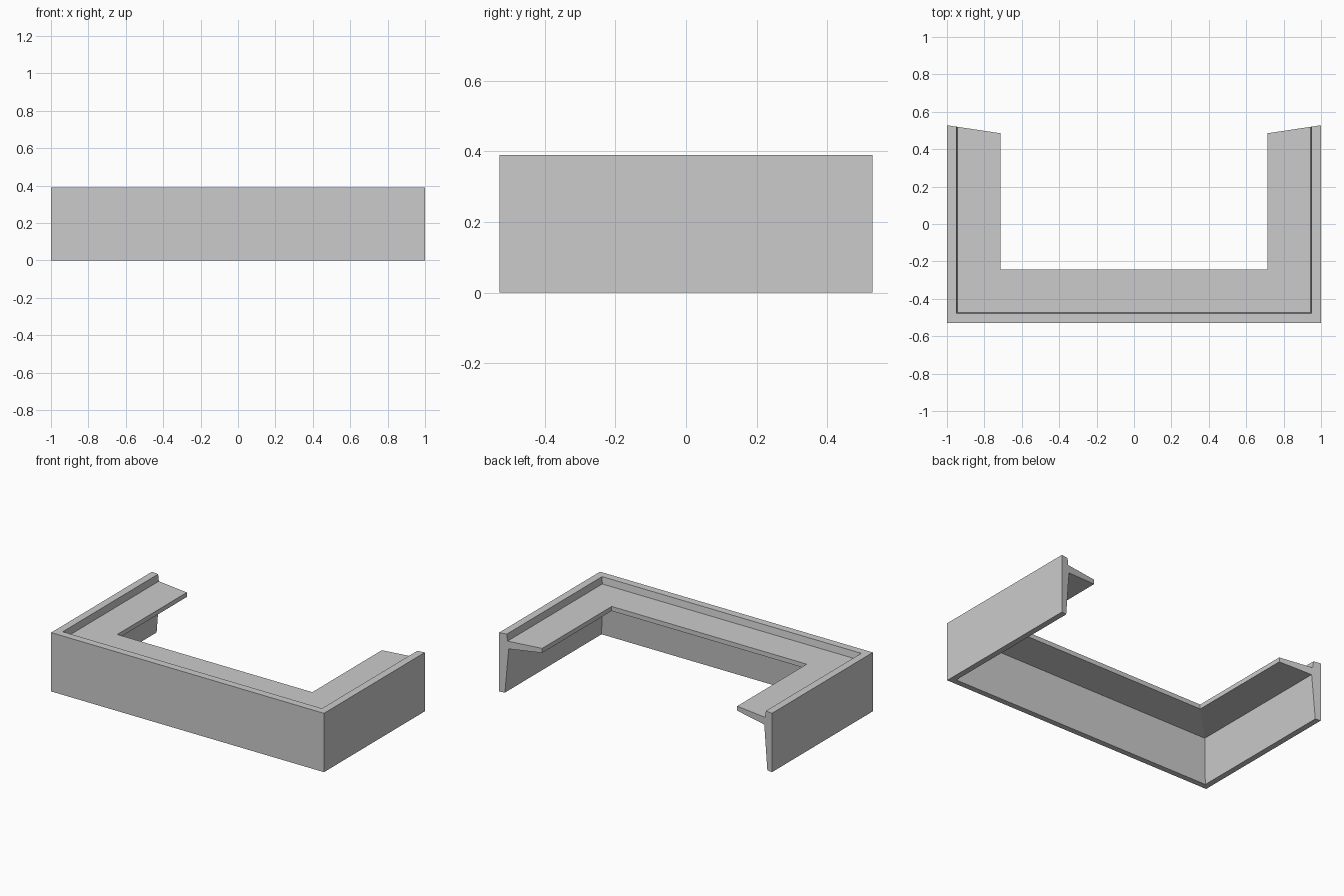
import bpy, bmesh

if "Cube" in bpy.data.objects:
    bpy.data.objects.remove(bpy.data.objects["Cube"])

HX, HY = 1.0, 0.528   # half width and half depth
SLANT = 0.15          # arm ends are cut back slightly towards the inside

# Cross-section as (inset from the outer face, height)
profile = [
    (0.0, 0.0), (0.0, 0.39), (0.05, 0.39), (0.056, 0.345),
    (0.285, 0.345), (0.285, 0.315), (0.063, 0.295), (0.038, 0.0),
]

# Stations along the U: open end, two mitred corners, open end
stations = [
    lambda d: (-HX + d, HY - SLANT * d),
    lambda d: (-HX + d, -HY + d),
    lambda d: (HX - d, -HY + d),
    lambda d: (HX - d, HY - SLANT * d),
]

# Sweep the section round the U and cap both ends
bm = bmesh.new()
rings = [[bm.verts.new((*at(d), z)) for d, z in profile] for at in stations]
n = len(profile)
for a, b in zip(rings, rings[1:]):
    for i in range(n):
        j = (i + 1) % n
        bm.faces.new((a[i], a[j], b[j], b[i]))
bm.faces.new(rings[0])
bm.faces.new(rings[-1][::-1])
bmesh.ops.recalc_face_normals(bm, faces=bm.faces)

mesh = bpy.data.meshes.new("flanged_u_frame")
bm.to_mesh(mesh)
bm.free()
frame = bpy.data.objects.new("flanged_u_frame", mesh)
bpy.context.collection.objects.link(frame)
